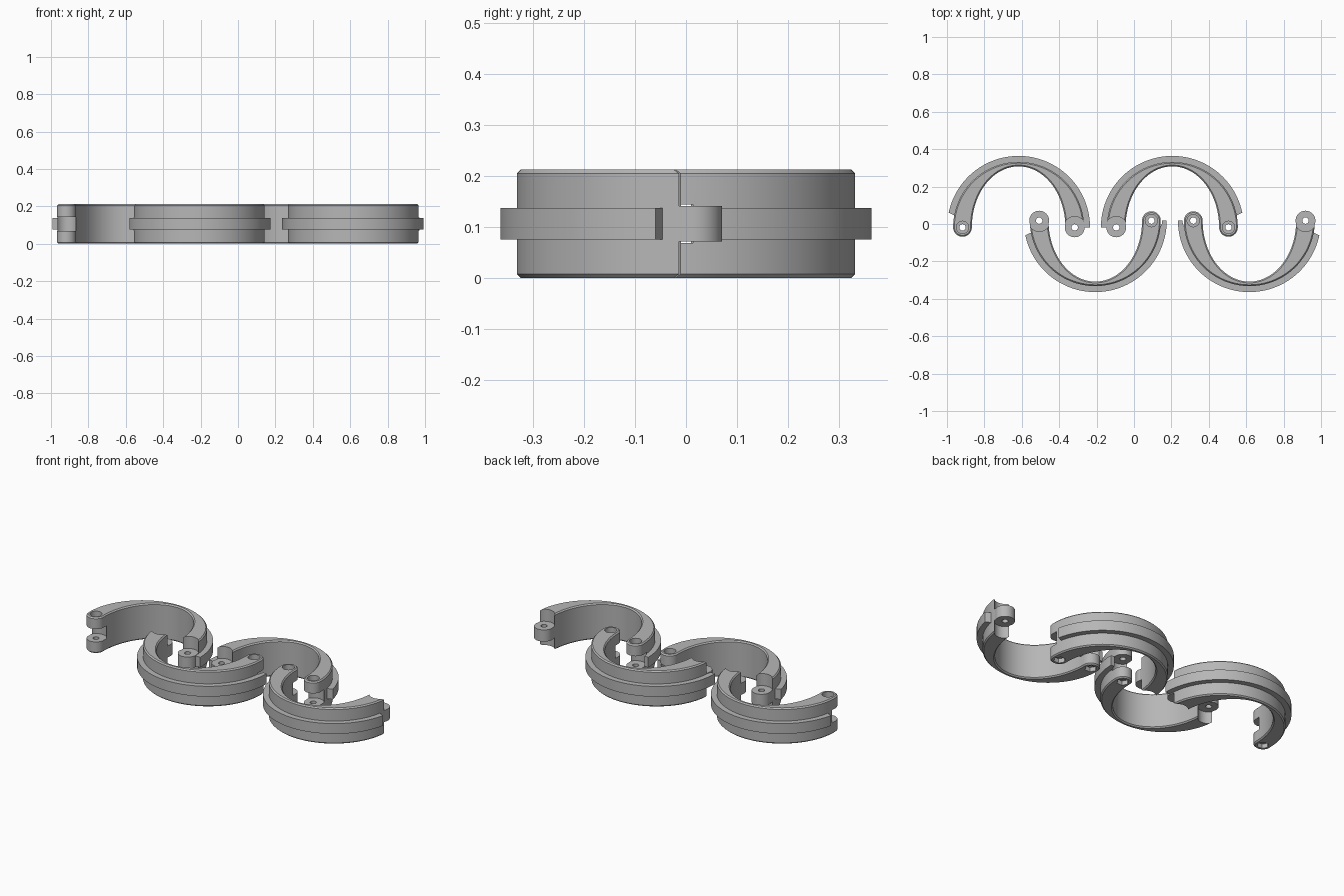
import bpy, bmesh, math
from math import cos, sin, pi, radians

if "Cube" in bpy.data.objects:
    bpy.data.objects.remove(bpy.data.objects["Cube"])

H, MID = 0.212, 0.106            # height and mid height
R, RIB_R = 0.35, 0.382           # outer radius of body and rib
PIVOT, LUG = 0.30, 0.05          # hinge pivot offset and lug radius
INNER_A, INNER_B = 0.25, 0.326   # half axes of the inner opening
RIB_H, TONGUE_H, SLOT_H = 0.0305, 0.0345, 0.038   # half heights
CLEAR = 0.058                    # clearance radius around the pivot

grey = bpy.data.materials.new("grey")
grey.diffuse_color = (0.47, 0.47, 0.47, 1)
grey.use_nodes = True
grey.node_tree.nodes["Principled BSDF"].inputs["Base Color"].default_value = grey.diffuse_color


def prism(name, pts, z0, z1):
    """Extrude a flat outline between two heights."""
    bm = bmesh.new()
    face = bm.faces.new([bm.verts.new((x, y, z0)) for x, y in pts])
    ext = bmesh.ops.extrude_face_region(bm, geom=[face])
    top = [v for v in ext["geom"] if isinstance(v, bmesh.types.BMVert)]
    bmesh.ops.translate(bm, verts=top, vec=(0, 0, z1 - z0))
    bmesh.ops.recalc_face_normals(bm, faces=bm.faces)
    me = bpy.data.meshes.new(name)
    bm.to_mesh(me)
    bm.free()
    me.materials.append(grey)
    ob = bpy.data.objects.new(name, me)
    bpy.context.collection.objects.link(ob)
    return ob


def arc(cx, cy, rx, ry, a0, a1, n):
    return [(cx + rx * cos(radians(a0 + (a1 - a0) * i / n)),
             cy + ry * sin(radians(a0 + (a1 - a0) * i / n))) for i in range(n + 1)]


def apply(ob, mod):
    bpy.context.view_layer.objects.active = ob
    bpy.ops.object.modifier_apply(modifier=mod.name)


def combine(ob, other, op):
    mod = ob.modifiers.new("combine", "BOOLEAN")
    mod.operation, mod.solver, mod.object = op, "EXACT", other
    apply(ob, mod)
    bpy.data.objects.remove(other, do_unlink=True)


def link(name, cx, cy, sx, sy, short_at_tongue):
    """One half ring: tongue on local +x, fork on local -x, flipped by sx and sy."""
    def place(pts):
        return [(cx + sx * x, cy + sy * y) for x, y in pts]

    def disc(x, r, z0, z1, n=40):
        return prism("cutter", place(arc(x, 0, r, r, 0, 360 - 360 / n, n - 1)), z0, z1)

    # crescent body with rounded ends and chamfered rims
    outline = (arc(0, 0, R, R, 0, 180, 72)
               + arc(-PIVOT, 0, LUG, LUG, 180, 360, 20)[1:]
               + arc(0, 0, INNER_A, INNER_B, 180, 0, 72)[1:]
               + arc(PIVOT, 0, LUG, LUG, 180, 360, 20)[1:-1])
    body = prism(name, place(outline), 0, H)
    bev = body.modifiers.new("chamfer", "BEVEL")
    bev.width, bev.segments = 0.007, 1
    bev.limit_method, bev.angle_limit = "ANGLE", radians(60)
    apply(body, bev)

    # outer rib, cut back with a slanted face at one end
    rib = (arc(0, 0, RIB_R, RIB_R, 0, 168.2, 72)
           + arc(0, 0, 0.342, 0.342, 169.7, 0, 72))
    if short_at_tongue:
        rib = [(-x, y) for x, y in rib]
    combine(body, prism("rib", place(rib), MID - RIB_H, MID + RIB_H), "UNION")

    # hinge tongue, cleared above and below
    combine(body, disc(PIVOT, 0.053, MID - TONGUE_H, MID + TONGUE_H), "UNION")
    combine(body, disc(PIVOT, CLEAR, MID + TONGUE_H, H + 0.1, 48), "DIFFERENCE")
    combine(body, disc(PIVOT, CLEAR, -0.1, MID - TONGUE_H, 48), "DIFFERENCE")

    # fork slot, pin holes, round recess on top and hexagonal recess below
    combine(body, disc(-PIVOT, CLEAR, MID - SLOT_H, MID + SLOT_H, 48), "DIFFERENCE")
    for x in (-PIVOT, PIVOT):
        combine(body, disc(x, 0.017, -0.1, H + 0.1, 24), "DIFFERENCE")
    combine(body, disc(-PIVOT, 0.033, H - 0.032, H + 0.1, 32), "DIFFERENCE")
    combine(body, disc(-PIVOT, 0.033, -0.1, 0.026, 6), "DIFFERENCE")

    bpy.ops.object.select_all(action="DESELECT")
    body.select_set(True)
    bpy.context.view_layer.objects.active = body
    bpy.ops.object.shade_smooth_by_angle(angle=radians(25))


# four links in a staggered row, alternately opening down and up
link("clamp_link_1", -0.617, -0.018, 1, 1, False)
link("clamp_link_2", -0.207, 0.018, -1, -1, True)
link("clamp_link_3", 0.205, -0.018, -1, 1, False)
link("clamp_link_4", 0.617, 0.018, 1, -1, True)
